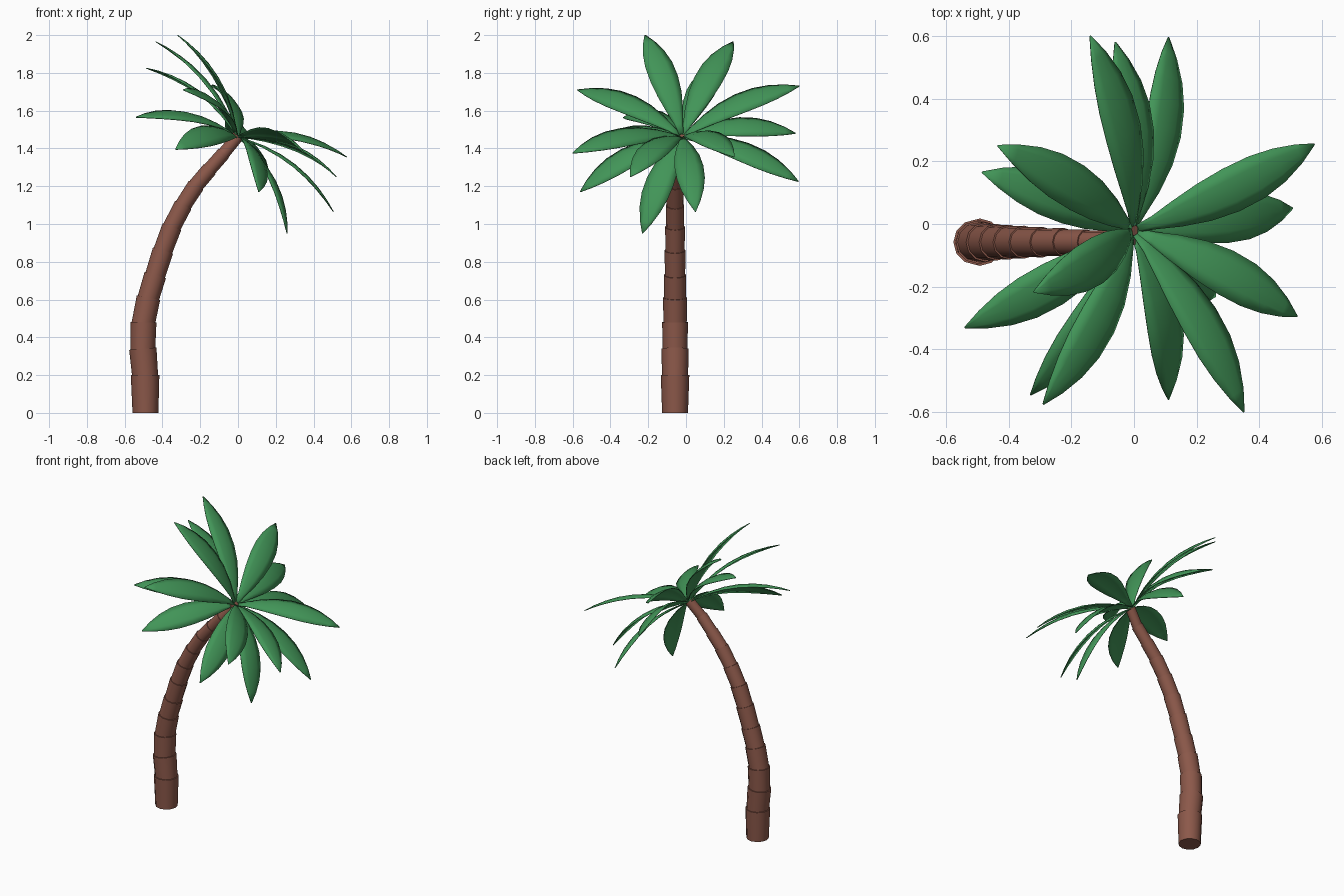
import bpy, bmesh, math
from mathutils import Vector

if "Cube" in bpy.data.objects:
    bpy.data.objects.remove(bpy.data.objects["Cube"])


def material(name, rgb):
    m = bpy.data.materials.new(name)
    m.diffuse_color = (*rgb, 1)
    m.use_nodes = True
    m.node_tree.nodes["Principled BSDF"].inputs["Base Color"].default_value = m.diffuse_color
    return m


BARK = material("bark brown", (0.26, 0.098, 0.068))
LEAF = material("leaf green", (0.054, 0.30, 0.097))


def finish(bm, name, mat, angle):
    bmesh.ops.recalc_face_normals(bm, faces=bm.faces)
    me = bpy.data.meshes.new(name)
    bm.to_mesh(me)
    bm.free()
    ob = bpy.data.objects.new(name, me)
    bpy.context.collection.objects.link(ob)
    me.materials.append(mat)
    bpy.ops.object.select_all(action='DESELECT')
    ob.select_set(True)
    bpy.context.view_layer.objects.active = ob
    bpy.ops.object.shade_smooth_by_angle(angle=math.radians(angle))
    return ob


# Trunk: stacked, slightly flared segments along a leaning path (x, z, radius)
PATH = [(-0.49, 0, 0.072), (-0.492, 0.20, 0.072), (-0.504, 0.34, 0.069),
        (-0.50, 0.48, 0.065), (-0.474, 0.61, 0.060), (-0.438, 0.73, 0.056),
        (-0.397, 0.86, 0.053), (-0.35, 0.985, 0.050), (-0.29, 1.10, 0.046),
        (-0.222, 1.205, 0.043), (-0.15, 1.29, 0.039), (-0.075, 1.375, 0.035),
        (0.0, 1.465, 0.030)]
SIDES = 12
Y_TRUNK = -0.058

bm = bmesh.new()
for i in range(len(PATH) - 1):
    (x0, z0, r0), (x1, z1, r1) = PATH[i], PATH[i + 1]
    a, b = Vector((x0, Y_TRUNK, z0)), Vector((x1, Y_TRUNK, z1))
    if i == len(PATH) - 2:
        b.y = -0.035
    axis = (b - a).normalized()
    if i:
        a = a - axis * 0.02
    else:
        axis = Vector((0, 0, 1))
    u = Vector((0, 1, 0))
    v = axis.cross(u).normalized()
    rings = []
    for p, r in ((a, r0 * 0.95), (b, r1 * 1.05)):
        rings.append([bm.verts.new(p + (u * math.cos(t) + v * math.sin(t)) * r)
                      for t in (2 * math.pi * k / SIDES for k in range(SIDES))])
    for k in range(SIDES):
        n = (k + 1) % SIDES
        bm.faces.new((rings[0][k], rings[0][n], rings[1][n], rings[1][k]))
    bm.faces.new(rings[0])
    bm.faces.new(rings[1])
finish(bm, "trunk", BARK, 40)

# Leaves: pointed blades that arch away from the tilted crown axis
CROWN = Vector((0.0, -0.02, 1.465))
AXIS = Vector((0.65, 0, 0.76)).normalized()
WIDTHS = [(0, 0.025), (0.08, 0.045), (0.2, 0.09), (0.35, 0.132), (0.5, 0.152),
          (0.65, 0.148), (0.78, 0.118), (0.9, 0.066), (1, 0.004)]
TIPS = [(0.575, 0.255, 1.355), (0.505, 0.05, 1.065), (0.52, -0.295, 1.25),
        (0.35, -0.60, 1.375), (0.11, -0.56, 1.17), (-0.29, -0.575, 1.71),
        (-0.33, -0.545, 1.395), (-0.54, -0.33, 1.565), (-0.32, -0.217, 2.0),
        (-0.485, 0.165, 1.825), (-0.435, 0.25, 1.965), (-0.14, 0.60, 1.73),
        (-0.06, 0.58, 1.48), (0.11, 0.595, 1.225), (0.26, -0.23, 0.95)]


def leaf(index, tip):
    tip = Vector(tip)
    d = (tip - CROWN).normalized()
    side = d.cross(AXIS).normalized()
    up = side.cross(d).normalized()
    base = CROWN + d * 0.015
    mid = (base + tip) / 2 + up * 0.14
    bm = bmesh.new()
    rows = []
    for t, w in WIDTHS:
        p = base * (1 - t) ** 2 + mid * 2 * t * (1 - t) + tip * t * t
        rows.append([bm.verts.new(p + side * (s * w / 2) - up * (0.10 * w * s * s))
                     for s in (-1, -0.5, 0, 0.5, 1)])
    for r0, r1 in zip(rows, rows[1:]):
        for k in range(4):
            bm.faces.new((r0[k], r0[k + 1], r1[k + 1], r1[k]))
    ob = finish(bm, f"leaf_{index}", LEAF, 50)
    thick = ob.modifiers.new("thickness", 'SOLIDIFY')
    thick.thickness = 0.004
    thick.offset = 0


for i, tip in enumerate(TIPS):
    leaf(i + 1, tip)
